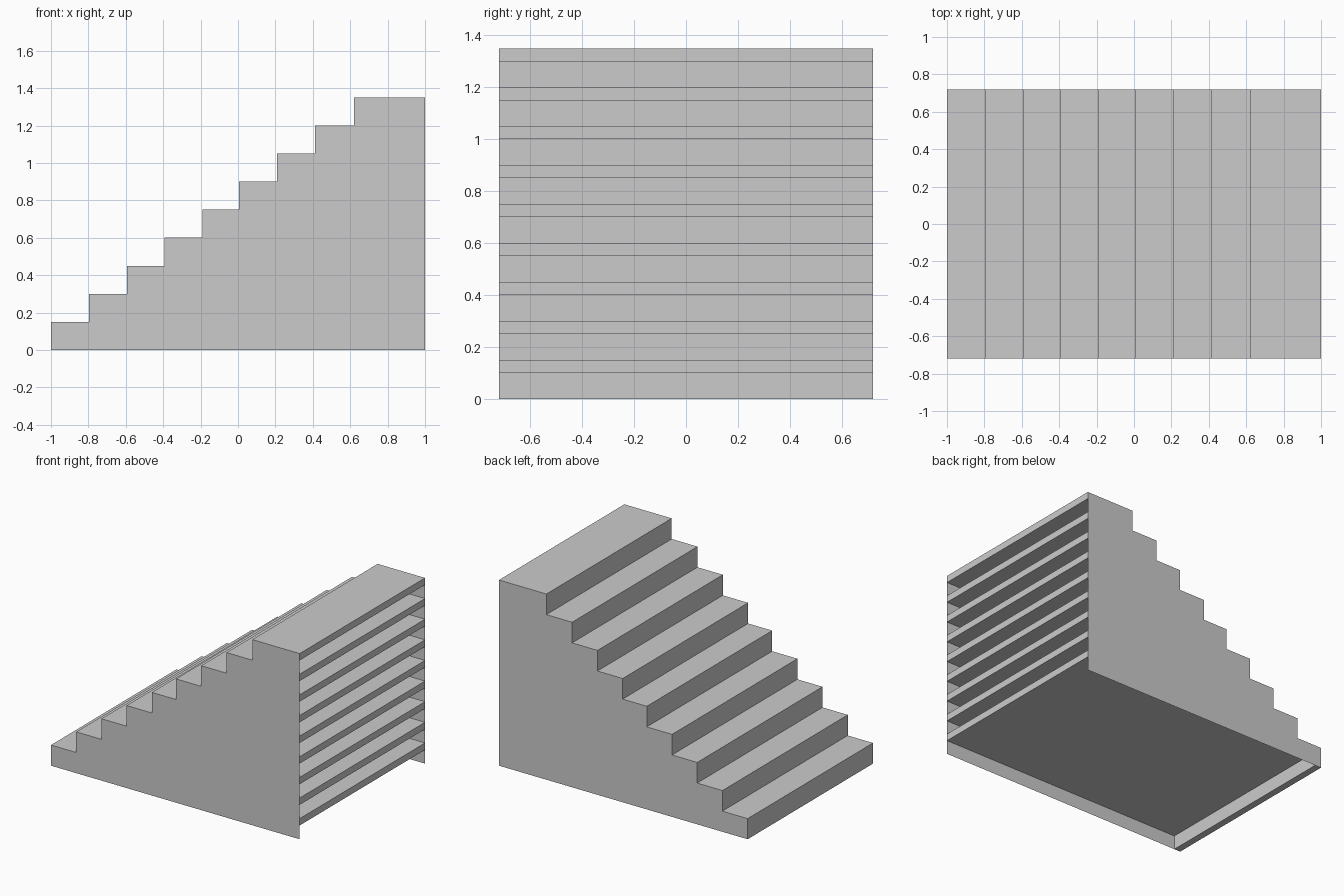
import bpy, bmesh

if "Cube" in bpy.data.objects:
    bpy.data.objects.remove(bpy.data.objects["Cube"])

HALF_W, BACK, RISE, THICK = 0.72, 1.0, 0.15, 0.05
FRONTS = [-1.0, -0.797, -0.594, -0.392, -0.189, 0.005, 0.208, 0.412, 0.619]


def make_object(name, bm):
    mesh = bpy.data.meshes.new(name)
    bm.to_mesh(mesh)
    bm.free()
    obj = bpy.data.objects.new(name, mesh)
    bpy.context.collection.objects.link(obj)
    return obj


# Stepped outer line, from the foot of the first riser to the top back edge
outer = []
for i, x in enumerate(FRONTS):
    outer += [(x, i * RISE), (x, (i + 1) * RISE)]
outer.append((BACK, len(FRONTS) * RISE))

# Inner line: open-backed pockets between the deep treads, top to bottom
inner = []
for i in reversed(range(len(FRONTS))):
    x, z = FRONTS[i] + THICK, (i + 1) * RISE - THICK
    inner += [(BACK, z), (x, z), (x, i * RISE)]
    if i:
        inner.append((BACK, i * RISE))

# Treads and risers: the profile swept across the width, ends left to the panels
bm = bmesh.new()
loop = outer + inner
left = [bm.verts.new((x, -HALF_W, z)) for x, z in loop]
right = [bm.verts.new((x, HALF_W, z)) for x, z in loop]
for i in range(len(loop)):
    j = (i + 1) % len(loop)
    bm.faces.new((left[i], right[i], right[j], left[j]))
make_object("treads_and_risers", bm)

# Thin side panels closing both sides down to the floor
for name, y in (("front_side_panel", -HALF_W), ("rear_side_panel", HALF_W)):
    bm = bmesh.new()
    pts = outer + [(BACK, 0)]
    if y < 0:
        pts = pts[::-1]
    bm.faces.new([bm.verts.new((x, y, z)) for x, z in pts])
    make_object(name, bm)
